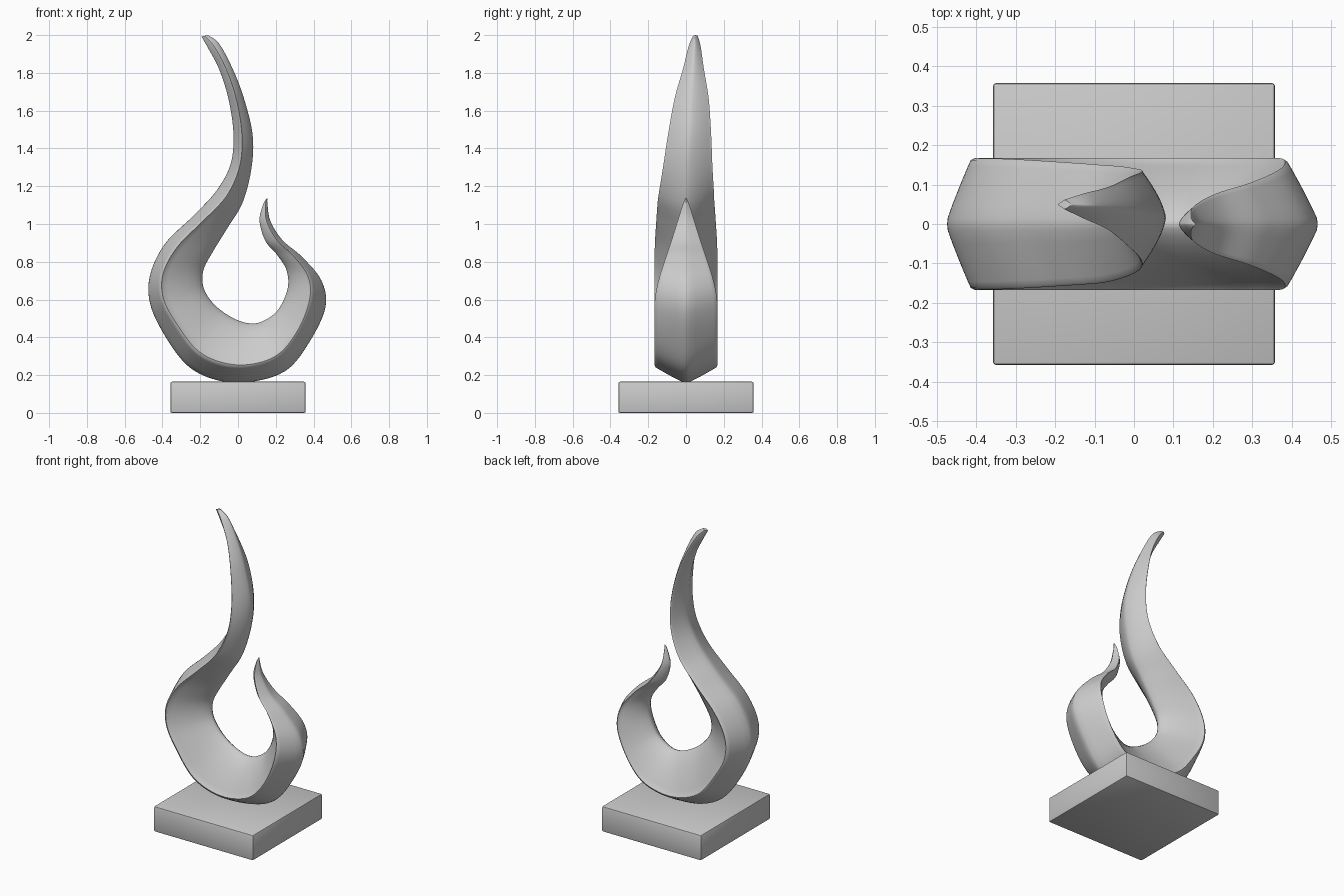
import bpy, bmesh
from mathutils import Vector

if "Cube" in bpy.data.objects:
    bpy.data.objects.remove(bpy.data.objects["Cube"])

# Flame stations, tall tip -> short tip:
# outer keel x, z, inner edge x, z, ridge fraction (outer to inner), half depth
STATIONS = [
    (-.193, 1.992, -.160, 2.00, .50, .012),
    (-.155, 1.925, -.100, 1.955, .50, .032),
    (-.100, 1.820, -.030, 1.825, .50, .055),
    (-.050, 1.660, .030, 1.670, .48, .090),
    (-.024, 1.475, .077, 1.475, .42, .114),
    (-.040, 1.315, .072, 1.300, .42, .130),
    (-.115, 1.175, .025, 1.115, .38, .147),
    (-.240, 1.040, -.055, .980, .30, .157),
    (-.383, .900, -.135, .850, .25, .165),
    (-.463, .740, -.183, .755, .22, .167),
    (-.468, .590, -.183, .665, .23, .167),
    (-.400, .430, -.140, .590, .26, .167),
    (-.267, .250, -.077, .533, .26, .167),
    (-.098, .170, .000, .490, .27, .167),
    (.087, .167, .066, .474, .28, .167),
    (.262, .230, .130, .485, .31, .167),
    (.384, .385, .210, .543, .35, .167),
    (.463, .560, .262, .655, .40, .165),
    (.442, .700, .257, .755, .36, .140),
    (.340, .825, .204, .840, .30, .105),
    (.235, .915, .145, .910, .28, .077),
    (.172, 1.015, .114, 1.015, .33, .045),
    (.156, 1.105, .130, 1.095, .40, .018),
    (.156, 1.137, .148, 1.132, .50, .005),
]
# Half section: (depth share, position) with +1 = outer keel, 0 = ridge, -1 = inner edge
OUTER = [(0, 1), (.10, .97), (.3, .78), (.6, .47), (.88, .16), (.97, .05)]
INNER = [(1, -.03)] + [(s, -(1 - s ** 1.5)) for s in (.96, .88, .7, .5, .33, .18, .07, 0)]
HALF = OUTER + INNER
SECTION = HALF + [(-s, t) for s, t in reversed(HALF[1:-1])]


def catmull(p0, p1, p2, p3, u):
    return [.5 * (2 * b + (c - a) * u + (2 * a - 5 * b + 4 * c - d) * u * u
                  + (3 * b - a - 3 * c + d) * u ** 3)
            for a, b, c, d in zip(p0, p1, p2, p3)]


def samples(steps):
    pts = [STATIONS[0]] + STATIONS + [STATIONS[-1]]
    for i in range(len(STATIONS) - 1):
        for k in range(steps):
            yield catmull(*pts[i:i + 4], k / steps)
    yield STATIONS[-1]


def add_object(name, bm):
    bmesh.ops.recalc_face_normals(bm, faces=bm.faces)
    mesh = bpy.data.meshes.new(name)
    bm.to_mesh(mesh)
    bm.free()
    ob = bpy.data.objects.new(name, mesh)
    bpy.context.collection.objects.link(ob)
    bpy.ops.object.select_all(action='DESELECT')
    ob.select_set(True)
    bpy.context.view_layer.objects.active = ob
    return ob


# Flame ribbon: kite section swept through the stations
bm = bmesh.new()
rings = []
for ox, oz, ix, iz, r, w in samples(8):
    outer, inner = Vector((ox, 0, oz)), Vector((ix, 0, iz))
    ridge = outer.lerp(inner, r)
    lean = .05 * max(0, (oz - 1.15) / .85)  # tall tip drifts to the back
    ring = []
    for s, t in SECTION:
        p = ridge.lerp(outer, t) if t >= 0 else ridge.lerp(inner, -t)
        ring.append(bm.verts.new((p.x, lean + s * w, p.z)))
    rings.append(ring)
n = len(SECTION)
for a, b in zip(rings, rings[1:]):
    for i in range(n):
        j = (i + 1) % n
        bm.faces.new((a[i], a[j], b[j], b[i]))
bm.faces.new(rings[0])
bm.faces.new(rings[-1])
add_object("flame", bm)
bpy.ops.object.shade_smooth_by_angle(angle=.9)

# Square plinth with a small edge bevel
bm = bmesh.new()
bmesh.ops.create_cube(bm, size=1)
for v in bm.verts:
    v.co = (v.co.x * .716, v.co.y * .716, (v.co.z + .5) * .165)
bmesh.ops.bevel(bm, geom=bm.edges[:], offset=.008, segments=2, profile=.5, affect='EDGES')
add_object("plinth", bm)
bpy.ops.object.shade_smooth_by_angle()
